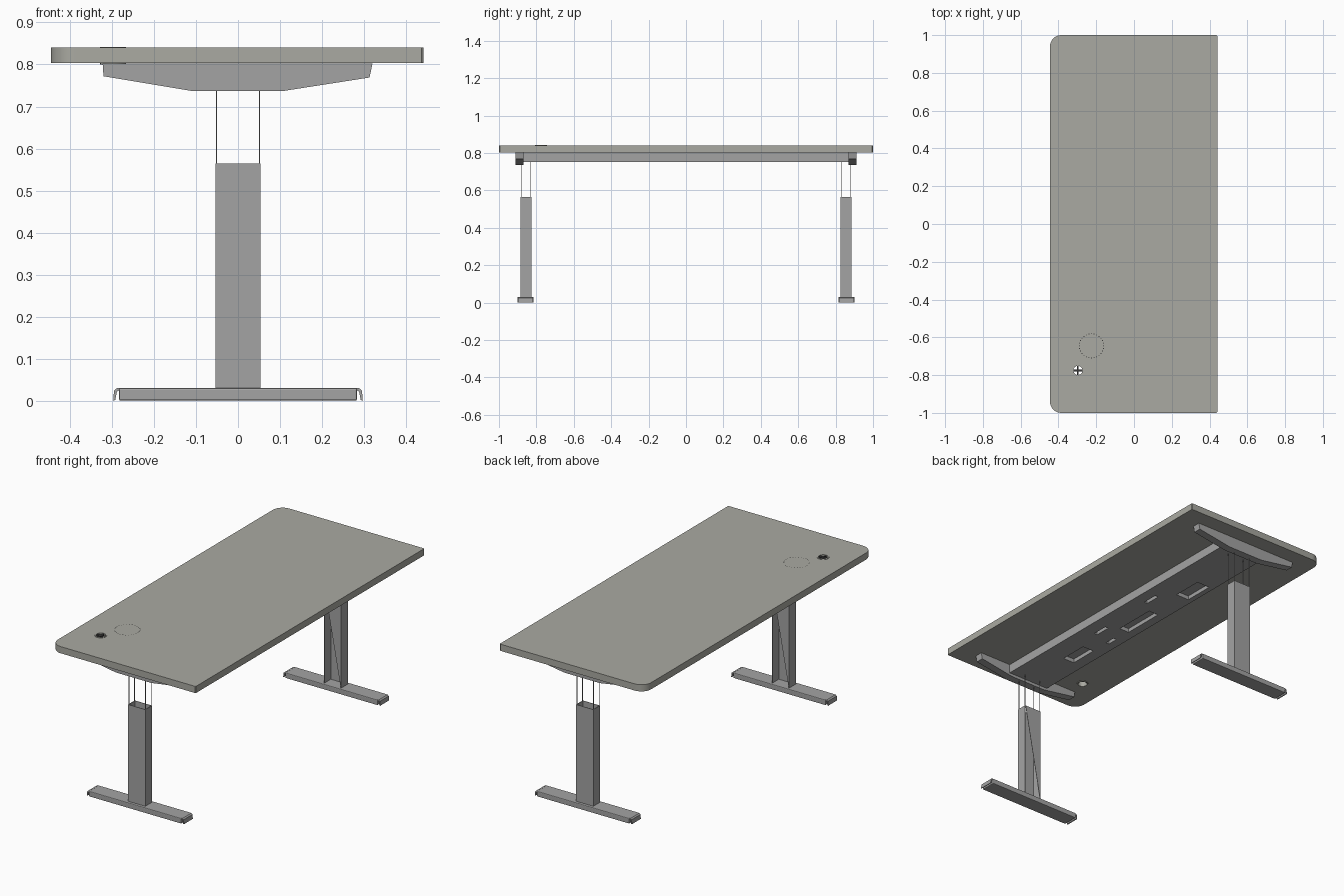
import bpy, bmesh, math
from mathutils import Matrix, Vector

cube = bpy.data.objects.get("Cube")
if cube:
    bpy.data.objects.remove(cube, do_unlink=True)


def material(name, rgb):
    m = bpy.data.materials.new(name)
    m.use_nodes = True
    m.diffuse_color = (*rgb, 1)
    m.node_tree.nodes["Principled BSDF"].inputs["Base Color"].default_value = (*rgb, 1)
    return m


DESK = material("warm grey laminate", (0.40, 0.40, 0.36))
FRAME = material("grey metal", (0.37, 0.37, 0.37))
DARK = material("dark plastic", (0.04, 0.04, 0.04))
TURN = Matrix.Rotation(math.pi, 4, "Z")


def finish(name, bm, mat, turned=False):
    """Turn a bmesh into a named object; turned parts face the other end."""
    if turned:
        bm.transform(TURN)
    bmesh.ops.recalc_face_normals(bm, faces=bm.faces)
    mesh = bpy.data.meshes.new(name)
    bm.to_mesh(mesh)
    bm.free()
    mesh.materials.append(mat)
    ob = bpy.data.objects.new(name, mesh)
    bpy.context.collection.objects.link(ob)
    return ob


def box(name, x, y, z, mat, turned=False):
    """Box between the given (low, high) ranges."""
    bm = bmesh.new()
    bmesh.ops.create_cube(bm, size=1)
    for v in bm.verts:
        v.co = Vector([(a + b) / 2 + c * (b - a) for (a, b), c in zip((x, y, z), v.co)])
    return finish(name, bm, mat, turned)


def prism(name, points, span, axis, mat, turned=False):
    """Extrude a profile: xz points along y, or xy points along z."""
    bm = bmesh.new()
    lo, hi = span
    place = (lambda p, d: (p[0], d, p[1])) if axis == "Y" else (lambda p, d: (p[0], p[1], d))
    step = Vector(place((0, 0), hi - lo))
    face = bm.faces.new([bm.verts.new(place(p, lo)) for p in points])
    new = bmesh.ops.extrude_face_region(bm, geom=[face])["geom"]
    bmesh.ops.translate(bm, vec=step, verts=[g for g in new if isinstance(g, bmesh.types.BMVert)])
    return finish(name, bm, mat, turned)


def circle(cx, cy, r, n, start=0, sweep=math.tau):
    return [(cx + r * math.cos(start + sweep * i / n),
             cy + r * math.sin(start + sweep * i / n)) for i in range(n)]


def cut(ob, cutter):
    mod = ob.modifiers.new("cut", "BOOLEAN")
    mod.operation, mod.solver, mod.object = "DIFFERENCE", "EXACT", cutter
    bpy.context.view_layer.objects.active = ob
    bpy.ops.object.modifier_apply(modifier=mod.name)
    bpy.data.objects.remove(cutter, do_unlink=True)


def smooth(ob):
    bpy.ops.object.select_all(action="DESELECT")
    ob.select_set(True)
    bpy.context.view_layer.objects.active = ob
    bpy.ops.object.shade_smooth_by_angle(angle=math.radians(30))


# Desktop: rounded on the -x side, tiny chamfers on the +x side
R, XL, XR = 0.06, -0.445, 0.441
quarter = math.pi / 2 * 9 / 8
outline = [(XR, -0.995), (XR, 0.995), (XR - 0.005, 1)]
outline += circle(XL + R, 1 - R, R, 9, math.pi / 2, quarter)
outline += circle(XL + R, R - 1, R, 9, math.pi, quarter)
outline += [(XR - 0.005, -1)]
desktop = prism("desktop", outline, (0.803, 0.84), "Z", DESK)
GX, GY = -0.297, -0.775
cut(desktop, prism("hole_cutter", circle(GX, GY, 0.026, 24), (0.7, 0.9), "Z", DESK))
smooth(desktop)

# Cable grommet: ring with a small crossing bar
ring = prism("grommet_ring", circle(GX, GY, 0.031, 24), (0.8, 0.842), "Z", DESK)
cut(ring, prism("ring_cutter", circle(GX, GY, 0.024, 24), (0.7, 0.9), "Z", DESK))
smooth(ring)
box("grommet_bar", (GX - 0.025, GX + 0.025), (GY - 0.006, GY + 0.006), (0.828, 0.84), DARK)
box("grommet_cross", (GX - 0.004, GX + 0.004), (GY - 0.025, GY + 0.025), (0.828, 0.84), DARK)

# Ring of small dots in the surface
bm = bmesh.new()
for px, py in circle(-0.225, -0.645, 0.064, 28):
    bmesh.ops.create_circle(bm, cap_ends=True, segments=6, radius=0.003,
                            matrix=Matrix.Translation((px, py, 0.8405)))
finish("dot_ring", bm, DARK)

# Long under-desk beam with recesses in its underside
beam = box("long_beam", (-0.13, 0.125), (-0.905, 0.905), (0.753, 0.8025), FRAME)
for cx, cy, w, l in ((-0.03, -0.49, 0.07, 0.16), (-0.05, -0.02, 0.06, 0.24),
                     (-0.06, 0.41, 0.08, 0.17), (0.04, -0.22, 0.02, 0.09),
                     (0.05, 0.2, 0.02, 0.09), (-0.07, -0.27, 0.02, 0.06)):
    cut(beam, box("recess_cutter", (cx - w / 2, cx + w / 2), (cy - l / 2, cy + l / 2),
                  (0.7, 0.775), FRAME))

bracket = [(-0.322, 0.8025), (-0.32, 0.772), (-0.11, 0.737),
           (0.108, 0.737), (0.313, 0.769), (0.32, 0.8025)]
cap = [(0.28, 0.03), (0.288, 0.03), (0.295, 0.024), (0.297, 0),
       (0.292, 0.002), (0.288, 0.022), (0.28, 0.026)]

for end, turned in (("back", False), ("front", True)):
    # Tapered bracket under the desktop (same way round at both ends)
    span = (-0.912, -0.868) if turned else (0.868, 0.912)
    prism(end + "_bracket", bracket, span, "Y", FRAME)

    # Foot with rounded end caps
    foot = box(end + "_foot", (-0.283, 0.283), (0.815, 0.901), (0, 0.03), FRAME, turned)
    bevel = foot.modifiers.new("bevel", "BEVEL")
    bevel.width, bevel.segments = 0.004, 2
    for side, s in (("left", 1), ("right", -1)):
        prism(f"{end}_{side}_foot_cap", [(s * x, z) for x, z in cap],
              (0.819, 0.897), "Y", FRAME, turned)
        # Column side wall
        box(f"{end}_{side}_column_wall", sorted((s * 0.053, s * 0.05)),
            (0.827, 0.886), (0.028, 0.565), FRAME, turned)
        # Slim lifting rods at the column corners
        for which, y in (("inner", 0.832), ("outer", 0.881)):
            box(f"{end}_{side}_{which}_rod", sorted((s * 0.0495, s * 0.0525)),
                (y - 0.0015, y + 0.0015), (0.4, 0.756), FRAME, turned)

    # Column outer wall and the half-open inner panel
    box(end + "_column_outer_wall", (-0.05, 0.05), (0.883, 0.886), (0.028, 0.565), FRAME, turned)
    prism(end + "_column_inner_panel", [(-0.05, 0.565), (0.05, 0.565), (0.05, 0.03)],
          (0.827, 0.829), "Y", FRAME, turned)
